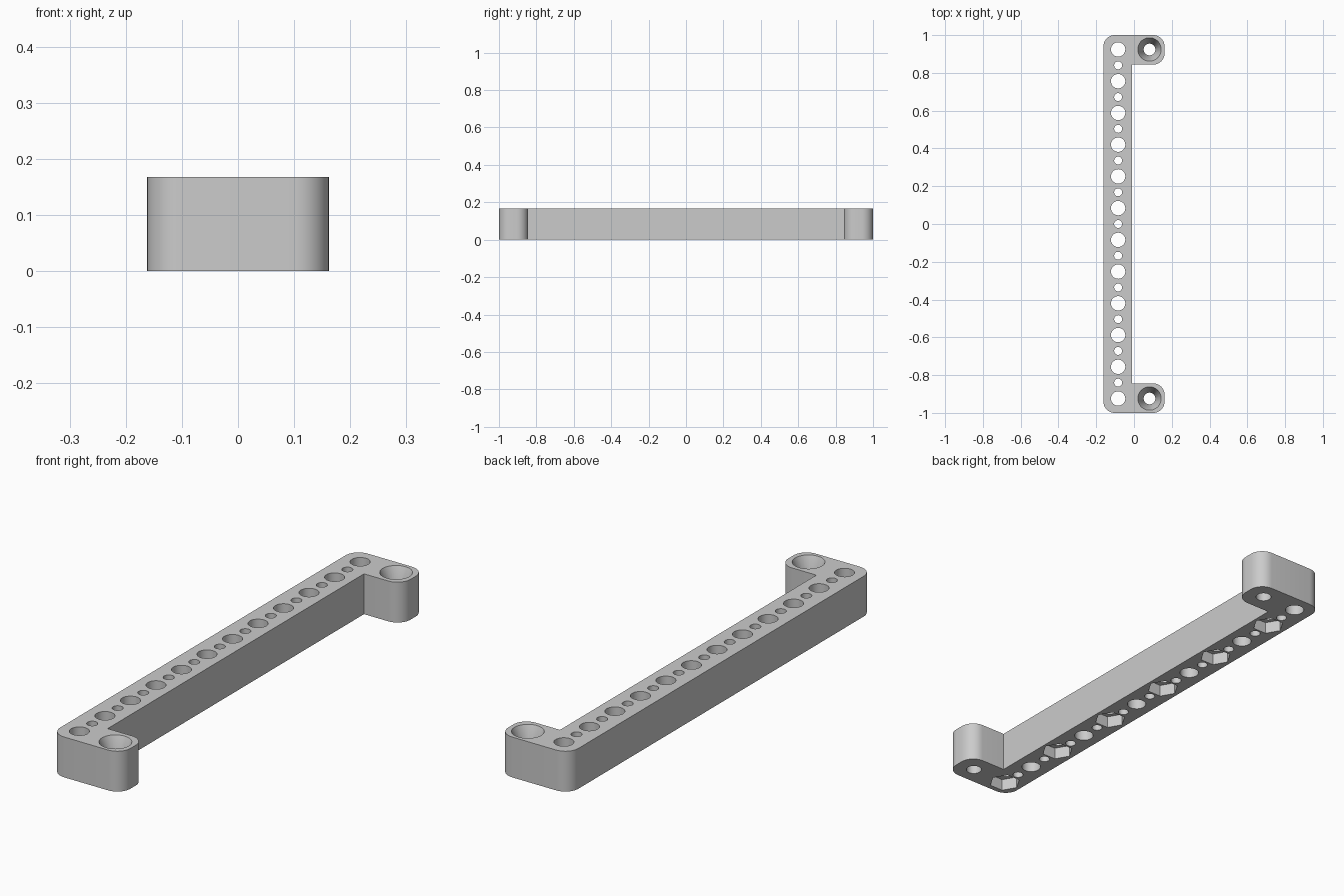
import bpy
import bmesh
from math import cos, sin, pi, radians

cube = bpy.data.objects.get("Cube")
if cube:
    bpy.data.objects.remove(cube, do_unlink=True)

HEIGHT = 0.168
PITCH = 0.168
LEFT, INNER, RIGHT = -0.162, -0.01, 0.162
TAB_Y = 0.844
ROW_X, TAB_X, END_Y = -0.084, 0.082, 0.924

grey = bpy.data.materials.new("light grey")
grey.use_nodes = True
colour = (0.6, 0.6, 0.6, 1)
grey.diffuse_color = colour
grey.node_tree.nodes["Principled BSDF"].inputs["Base Color"].default_value = colour


def make_object(name, bm):
    bmesh.ops.recalc_face_normals(bm, faces=bm.faces)
    mesh = bpy.data.meshes.new(name)
    bm.to_mesh(mesh)
    bm.free()
    mesh.materials.append(grey)
    obj = bpy.data.objects.new(name, mesh)
    bpy.context.collection.objects.link(obj)
    return obj


def arc(cx, cy, r, start, steps=10):
    """Quarter circle, anticlockwise from the start angle in degrees."""
    angles = [radians(start + 90 * i / steps) for i in range(steps + 1)]
    return [(cx + r * cos(a), cy + r * sin(a)) for a in angles]


def add_plug(bm, x, y, z0, z1, r0, r1, sides=40):
    """Closed prism or cone between two heights."""
    rings = []
    for z, r in ((z0, r0), (z1, r1)):
        rings.append([bm.verts.new((x + r * cos(2 * pi * i / sides),
                                    y + r * sin(2 * pi * i / sides), z))
                      for i in range(sides)])
    low, high = rings
    bm.faces.new(low[::-1])
    bm.faces.new(high)
    for i in range(sides):
        j = (i + 1) % sides
        bm.faces.new((low[i], low[j], high[j], high[i]))


# Bracket body: long bar with a rounded tab at each end
R = 0.06
upper = [(INNER, TAB_Y)]
upper += arc(RIGHT - R, TAB_Y + R, R, -90)
upper += arc(RIGHT - R, 1 - R, R, 0)
upper += arc(LEFT + R, 1 - R, R, 90)
outline = upper + [(x, -y) for x, y in reversed(upper)]
bm = bmesh.new()
base = bm.faces.new([bm.verts.new((x, y, 0)) for x, y in outline])
top = bmesh.ops.extrude_face_region(bm, geom=[base])["geom"]
bmesh.ops.translate(bm, vec=(0, 0, HEIGHT),
                    verts=[v for v in top if isinstance(v, bmesh.types.BMVert)])
body = make_object("bracket_body", bm)

# Straight bores: large and small holes in the bar, one screw hole per tab
bm = bmesh.new()
for i in range(23):
    radius = 0.021 if i % 2 else 0.038
    add_plug(bm, ROW_X, -END_Y + i * PITCH / 2, -0.1, 0.3, radius, radius)
for y in (-END_Y, END_Y):
    add_plug(bm, TAB_X, y, -0.1, 0.3, 0.031, 0.031)
bores = make_object("bore_cutter", bm)

# Recesses: hexagonal nut pockets below, tapered screw seats above
bm = bmesh.new()
for i in range(6):
    add_plug(bm, ROW_X, -END_Y + i * 2 * PITCH, -0.05, 0.05, 0.063, 0.063, 6)
for y in (-END_Y, END_Y):
    add_plug(bm, TAB_X, y, HEIGHT - 0.08, HEIGHT + 0.001, 0.03, 0.0624)
recesses = make_object("recess_cutter", bm)

# Cut the body, then drop the cutters
bpy.ops.object.select_all(action='DESELECT')
bpy.context.view_layer.objects.active = body
body.select_set(True)
for cutter in (bores, recesses):
    cutter.hide_render = True
    mod = body.modifiers.new(cutter.name, 'BOOLEAN')
    mod.operation = 'DIFFERENCE'
    mod.solver = 'EXACT'
    mod.object = cutter
    bpy.ops.object.modifier_apply(modifier=mod.name)
    bpy.data.objects.remove(cutter, do_unlink=True)
bpy.ops.object.shade_smooth_by_angle(angle=radians(30))
